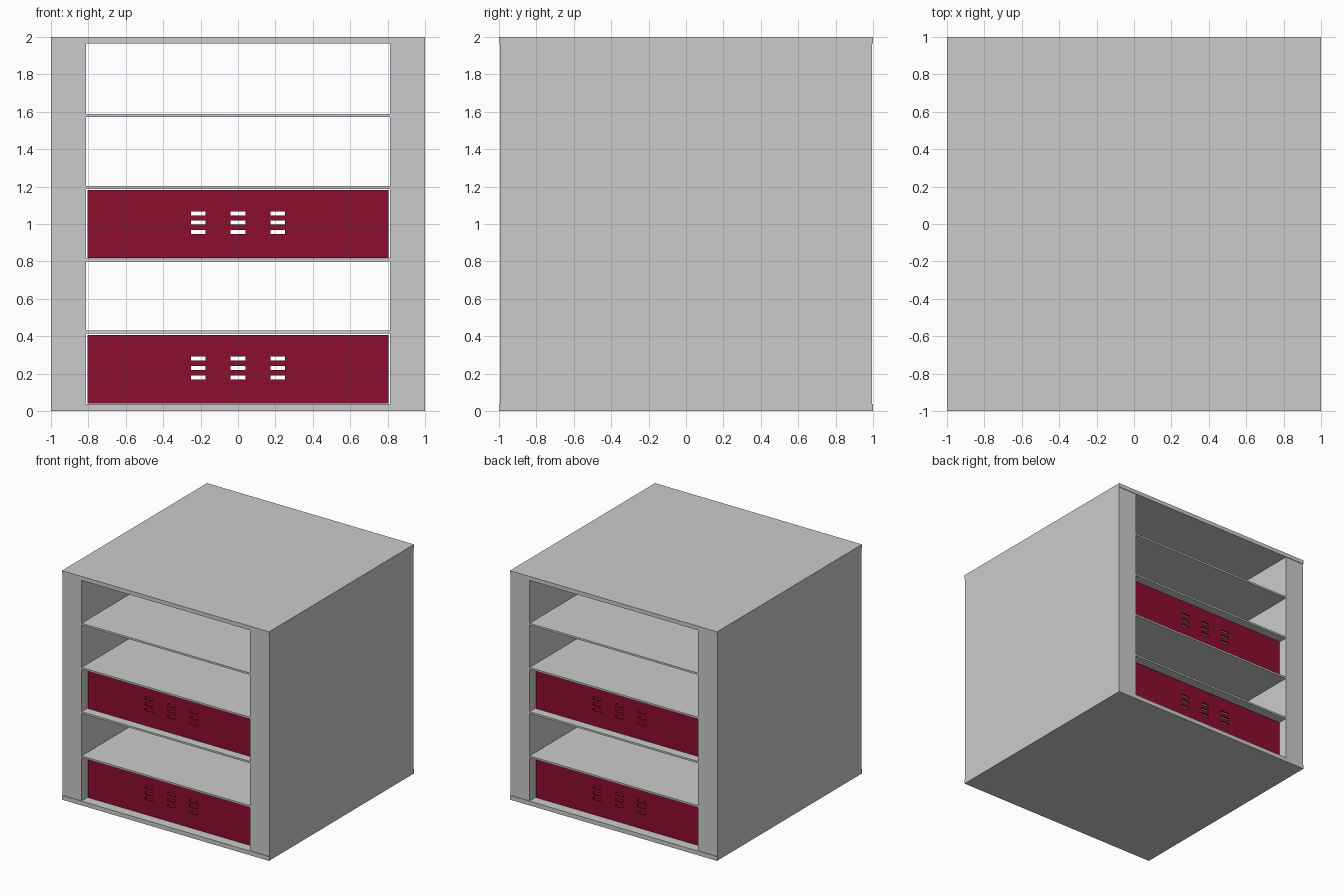
import bpy, bmesh
from mathutils import Matrix, Vector

if "Cube" in bpy.data.objects:
    bpy.data.objects.remove(bpy.data.objects["Cube"])


def add_box(bm, lo, hi):
    lo, hi = Vector(lo), Vector(hi)
    size = hi - lo
    m = Matrix.Translation((lo + hi) / 2) @ Matrix.Diagonal((*size, 1))
    bmesh.ops.create_cube(bm, size=1, matrix=m)


def finish(bm, name, mat=None):
    bmesh.ops.recalc_face_normals(bm, faces=bm.faces)
    me = bpy.data.meshes.new(name)
    bm.to_mesh(me)
    bm.free()
    ob = bpy.data.objects.new(name, me)
    bpy.context.collection.objects.link(ob)
    if mat:
        me.materials.append(mat)
    return ob


def box(name, lo, hi):
    bm = bmesh.new()
    add_box(bm, lo, hi)
    return finish(bm, name)


INNER = 0.814      # half width of the opening
DEPTH = 0.995      # half depth of sides and shelves
PITCH = 0.386      # shelf spacing
FLOOR = 0.037

# Cabinet carcass
box("bottom_panel", (-1, -1, 0), (1, 1, FLOOR))
box("top_panel", (-1, -1, 1.965), (1, 1, 2))
box("left_side", (-1, -DEPTH, FLOOR), (-INNER, DEPTH, 1.965))
box("right_side", (INNER, -DEPTH, FLOOR), (1, DEPTH, 1.965))

# Shelves
for i in range(1, 5):
    z = 0.036 + i * PITCH
    box(f"shelf_{i}", (-INNER, -DEPTH, z - 0.008), (INNER, DEPTH, z + 0.008))

red = bpy.data.materials.new("drawer_red")
red.diffuse_color = (0.26, 0.004, 0.028, 1)
red.use_nodes = True
red.node_tree.nodes["Principled BSDF"].inputs["Base Color"].default_value = red.diffuse_color


def drawer(name, z0):
    # Open tub, hollowed from the top
    bm = bmesh.new()
    add_box(bm, (-0.805, -0.92, z0), (0.805, 0.92, z0 + 0.366))
    bm.normal_update()
    top = max(bm.faces, key=lambda f: f.calc_center_median().z)
    bmesh.ops.inset_region(bm, faces=[top], thickness=0.02)
    ext = bmesh.ops.extrude_discrete_faces(bm, faces=[top])["faces"]
    bmesh.ops.translate(bm, vec=(0, 0, -0.346), verts=ext[0].verts)
    tub = finish(bm, name, red)

    # Vent slots through front and back
    bm = bmesh.new()
    for cx in (-0.213, 0, 0.213):
        for dz in (-0.05, 0, 0.05):
            z = z0 + 0.19 + dz
            add_box(bm, (cx - 0.039, -1.2, z - 0.011), (cx + 0.039, 1.2, z + 0.011))
    cutter = finish(bm, name + "_slot_cutter", red)
    cutter.hide_render = True

    mod = tub.modifiers.new("slots", 'BOOLEAN')
    mod.operation = 'DIFFERENCE'
    mod.solver = 'EXACT'
    mod.object = cutter
    bpy.context.view_layer.objects.active = tub
    bpy.ops.object.modifier_apply(modifier=mod.name)
    bpy.data.objects.remove(cutter)


drawer("lower_drawer", 0.04)
drawer("middle_drawer", 0.817)
